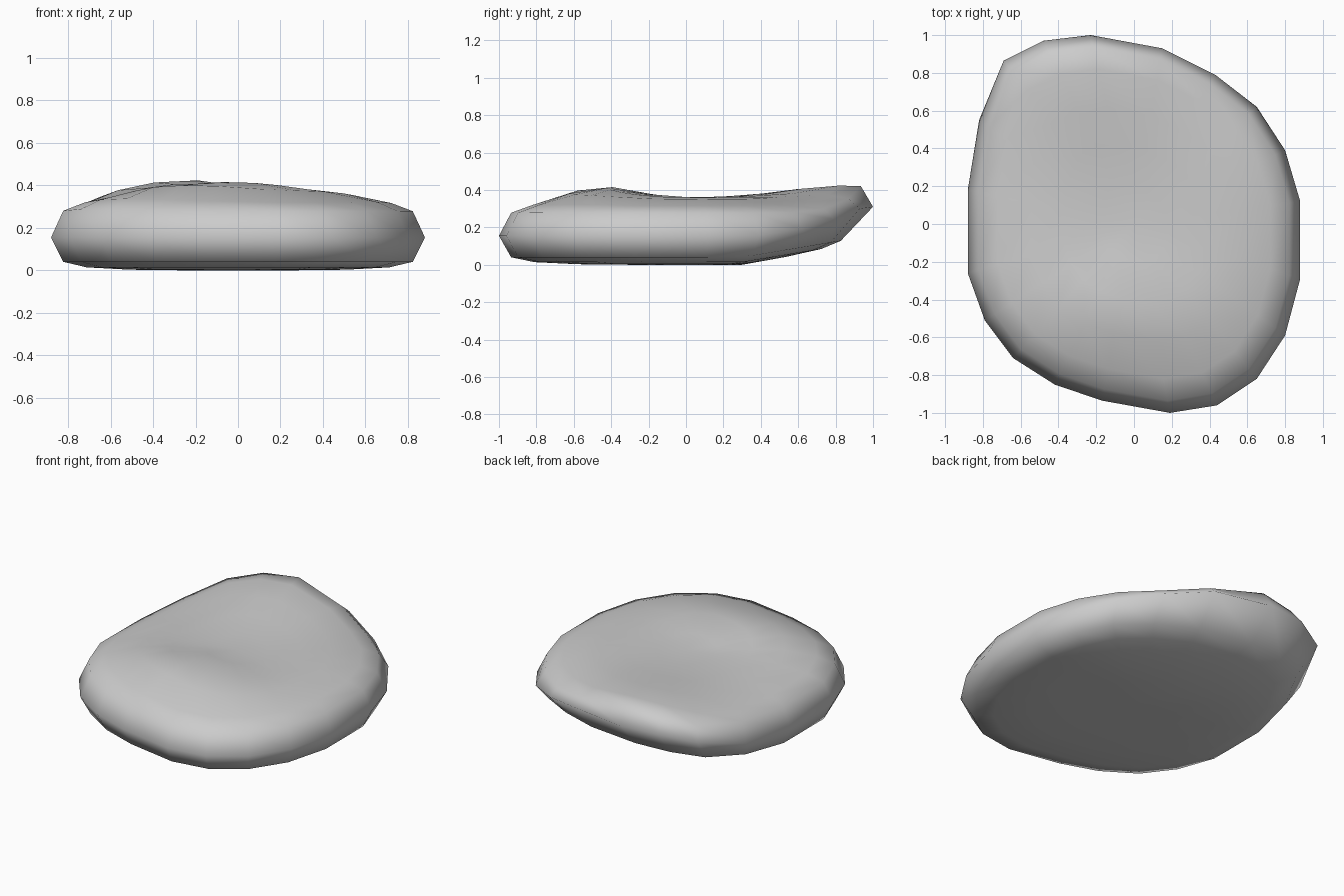
import bpy, bmesh
from math import exp

if "Cube" in bpy.data.objects:
    bpy.data.objects.remove(bpy.data.objects["Cube"])

# Plan outline of the stone, clockwise from the back
OUTLINE = [(-.23, 1.0), (.15, .93), (.43, .79), (.65, .62), (.80, .39),
           (.88, .12), (.88, -.29), (.80, -.59), (.65, -.82), (.44, -.96),
           (.19, -1.0), (-.17, -.935), (-.42, -.85), (-.64, -.71), (-.79, -.51),
           (-.88, -.26), (-.88, .18), (-.82, .55), (-.69, .865), (-.48, .97)]


def back_factor(y):
    return min(1, max(0, (y - .3) / .65))


def bottom(x, y, base):
    # flat underside that curls up and tucks in at the back
    t = back_factor(y)
    return x, y - .11 * t, base + .09 * t


def rim(x, y, base):
    return x, y, base + .155 * back_factor(y) ** 2


def top(x, y, drop):
    # gentle front hump and raised back lip with a saddle between
    hump = .06 * exp(-((x + .1) / .5) ** 2 - ((y + .46) / .24) ** 2)
    lip = .085 * exp(-((x + .25) / .5) ** 2 - ((y - .88) / .4) ** 2)
    drop *= 1 - .75 * back_factor(y) * exp(-((x + .25) / .5) ** 2)
    return x, y, .36 + hump + lip - drop


# Cross-section: scale of outline, surface, height parameter
SECTION = [(.3, bottom, 0), (.58, bottom, .003), (.81, bottom, .014),
           (.935, bottom, .04), (1, rim, .155), (.935, top, .083),
           (.82, top, .045), (.62, top, .01), (.42, top, 0), (.2, top, 0)]

bm = bmesh.new()
rings = [[bm.verts.new(f(x * s, y * s, h)) for x, y in OUTLINE]
         for s, f, h in SECTION]
n = len(OUTLINE)
for a, b in zip(rings, rings[1:]):
    for i in range(n):
        j = (i + 1) % n
        bm.faces.new((a[i], a[j], b[j], b[i]))

# Close both ends with fans
for ring, z in ((rings[0], 0), (rings[-1], .362)):
    c = bm.verts.new((0, 0, z))
    for i in range(n):
        bm.faces.new((ring[i], ring[(i + 1) % n], c))

bmesh.ops.recalc_face_normals(bm, faces=bm.faces)
for f in bm.faces:
    f.smooth = True
mesh = bpy.data.meshes.new("flat_stone")
bm.to_mesh(mesh)
bm.free()
bpy.context.collection.objects.link(bpy.data.objects.new("flat_stone", mesh))
